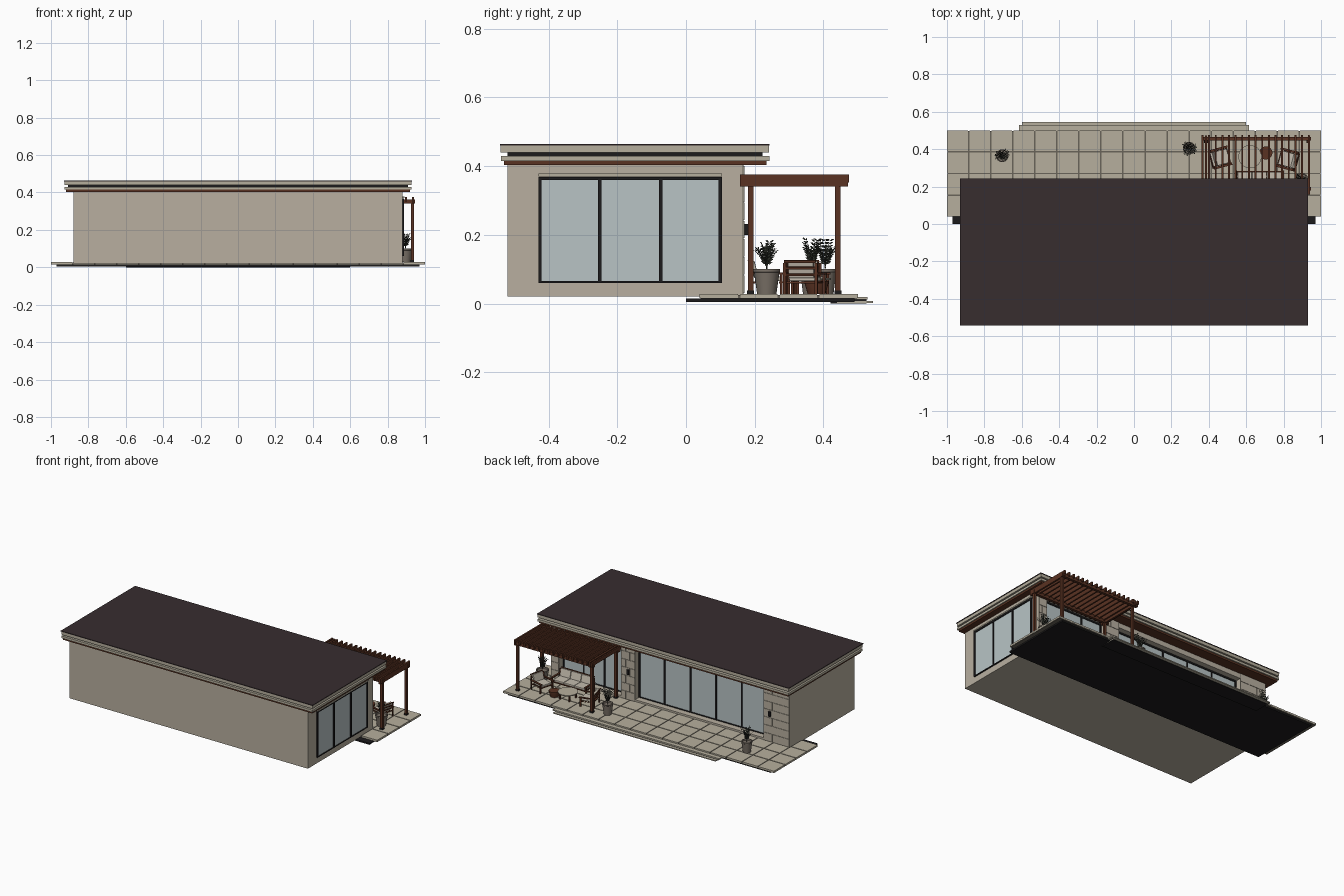
import bpy, bmesh, math, random
from mathutils import Matrix, Vector

random.seed(4)
if "Cube" in bpy.data.objects:
    bpy.data.objects.remove(bpy.data.objects["Cube"])


def material(name, *rgb):
    m = bpy.data.materials.new(name)
    m.use_nodes = True
    m.diffuse_color = (*rgb, 1)
    m.node_tree.nodes["Principled BSDF"].inputs["Base Color"].default_value = (*rgb, 1)
    return m


WALL = material("warm plaster", .48, .43, .35)
ROOF = material("dark roofing", .038, .026, .028)
BLACK = material("black metal", .012, .011, .012)
GLASS = material("pale glass", .48, .55, .56)
WOOD = material("red brown wood", .10, .032, .016)
STONE = material("cream stone", .47, .43, .34)
GROUT = material("joint grey", .14, .125, .10)
POT = material("clay grey", .20, .17, .14)
LEAF = material("dark foliage", .035, .04, .03)
CLOTH = material("linen", .55, .50, .42)


def finish(name, bm, mat, xf=None, smooth=False):
    me = bpy.data.meshes.new(name)
    if xf:
        bm.transform(xf)
    bm.to_mesh(me)
    bm.free()
    me.materials.append(mat)
    ob = bpy.data.objects.new(name, me)
    bpy.context.collection.objects.link(ob)
    if smooth:
        bpy.ops.object.select_all(action='DESELECT')
        ob.select_set(True)
        bpy.context.view_layer.objects.active = ob
        bpy.ops.object.shade_smooth_by_angle()
    return ob


def boxes(name, mat, spans, xf=None):
    """Each span is x0, x1, y0, y1, z0, z1."""
    bm = bmesh.new()
    for x0, x1, y0, y1, z0, z1 in spans:
        m = Matrix.Translation(((x0 + x1) / 2, (y0 + y1) / 2, (z0 + z1) / 2))
        bmesh.ops.create_cube(bm, size=1, matrix=m @ Matrix.Diagonal((x1 - x0, y1 - y0, z1 - z0, 1)))
    return finish(name, bm, mat, xf)


def turned(name, mat, profile, x, y, sides=24):
    """Spin a radius/height profile round a vertical axis."""
    bm = bmesh.new()
    vs = [bm.verts.new((r, 0, z)) for r, z in profile]
    es = [bm.edges.new(p) for p in zip(vs, vs[1:])]
    bmesh.ops.spin(bm, geom=vs + es, axis=(0, 0, 1), cent=(0, 0, 0), angle=math.tau, steps=sides)
    bmesh.ops.remove_doubles(bm, verts=bm.verts, dist=1e-5)
    bmesh.ops.recalc_face_normals(bm, faces=bm.faces)
    return finish(name, bm, mat, Matrix.Translation((x, y, 0)), True)


# House body, with the rear piers standing proud of the recessed glazing
PIERS = [(-.88, -.69), (.26, .36), (.82, .88)]
BACK, FACE = .12, .165
boxes("house_body", WALL, [(-.88, .88, -.52, BACK, .02, .405), (-.88, .88, BACK, FACE, .37, .405),
                           (-.88, .88, BACK, FACE, .02, .04)]
      + [(a, b, BACK, FACE, .02, .405) for a, b in PIERS])

# Staggered stone cladding on the piers
panels, rows = [], 7
for a, b in PIERS:
    for i in range(rows):
        z0 = .03 + i * .053
        split = a + (b - a) * (.35 if i % 2 else .65)
        for p, q in ((a, split), (split, b)):
            panels.append((p + .001, q - .001, FACE, FACE + .006, z0 + .0012, z0 + .0518))
boxes("pier_joints", GROUT, [(a, b, FACE, FACE + .003, .028, .403) for a, b in PIERS])
boxes("pier_cladding", WALL, panels)
boxes("wall_lamps", BLACK, [(x - .008, x + .008, .17, .182, .2, .232) for x in (-.74, .305)])


# Glazing, drawn facing +y and then turned into place
def window(name, u0, u1, z0, z1, count, xf):
    t, step = .005, (u1 - u0) / count
    bars = [(u0, u1, 0, .008, z0, z0 + t), (u0, u1, 0, .008, z1 - 2 * t, z1)]
    for i in range(count + 1):
        u = min(max(u0 + i * step, u0 + t), u1 - t)
        bars.append((u - t, u + t, 0, .008, z0, z1))
    boxes(name + "_frame", BLACK, bars, xf)
    boxes(name + "_glass", GLASS, [(u0, u1, -.002, .003, z0, z1)], xf)


rear = Matrix.Translation((0, BACK, 0))
side = Matrix.Translation((.88, 0, 0)) @ Matrix.Rotation(-math.pi / 2, 4, 'Z')
window("long_rear_window", -.69, .26, .042, .37, 5, rear)
window("short_rear_window", .36, .82, .042, .37, 3, rear)
window("side_window", -.105, .43, .06, .369, 3, side)
boxes("side_window_head", STONE, [(.88, .891, -.43, .105, .37, .378)])

# Layered flat roof
boxes("roof_soffit", WOOD, [(-.92, .92, -.53, .235, .403, .415)])
boxes("roof_fascias", STONE, [(-.927, .927, -.538, .243, .415, .43), (-.927, .927, -.54, .241, .44, .46)])
boxes("roof_shadow_gap", BLACK, [(-.91, .91, -.52, .222, .43, .44)])
boxes("roof_cover", ROOF, [(-.93, .93, -.542, .243, .46, .465)])

# Terrace: dark plinth, joints, paving tiles and two steps
boxes("terrace_plinth", BLACK, [(-.97, .97, 0, .49, .005, .015)])
boxes("terrace_joints", GROUT, [(-.998, .998, .042, .498, .014, .0255)])
dx, dy, g = 2 / 17, .115, .004
boxes("terrace_tiles", STONE, [
    (-1 + i * dx + g * (i > 0), -1 + (i + 1) * dx - g * (i < 16),
     .04 + j * dy + g * (j > 0), .04 + (j + 1) * dy - g * (j < 3), .016, .028)
    for i in range(17) for j in range(4)])
boxes("terrace_steps", STONE, [(-.615, .615, .42, .528, .011, .019), (-.6, .6, .44, .545, .002, .008)])
boxes("step_base", BLACK, [(-.6, .6, .42, .525, 0, .011)])

# Pergola: posts, beams and slats
boxes("pergola_posts", WOOD, [(x - .008, x + .008, y - .008, y + .008, .028, .345)
                              for x in (.385, .932) for y in (.188, .442)])
boxes("pergola_post_feet", BLACK, [(x - .01, x + .01, y - .01, y + .01, .028, .038)
                                   for x in (.385, .932) for y in (.188, .442)])
boxes("pergola_beams", WOOD, [(.36, .945, y - .009, y + .009, .34, .362) for y in (.188, .455)]
      + [(x - .006, x + .006, .157, .472, .34, .375) for x in (.385, .935)])
boxes("pergola_slats", WOOD, [(x - .005, x + .005, .157, .475, .352, .376)
                              for x in (.366 + i * .0355 for i in range(17))])


# Potted plants with arching fronds of paired leaves
def plant(name, x, y, mat, r=.039):
    turned(name + "_pot", mat, [(0, .028), (r * .72, .028), (r * .95, .09), (r, .092), (r, .1),
                                (r * .85, .1), (r * .82, .09), (0, .09)], x, y)
    bm = bmesh.new()

    def quad(a, along, across, half=.5):
        pts = (a, a + along * half + across, a + along, a + along * half - across)
        bm.faces.new([bm.verts.new(p) for p in pts])

    for k in range(11):
        az = k * 2.4
        out = Vector((math.cos(az), math.sin(az), 0))
        flat = Vector((-out.y, out.x, 0))
        reach, tall = random.uniform(.012, .038), random.uniform(.06, .1)
        prev = Vector((0, 0, .088))
        for s in range(1, 9):
            t = s / 8
            p = Vector((0, 0, .088)) + out * reach * t * t + Vector((0, 0, tall * (1.25 * t - .25 * t * t)))
            quad(prev, p - prev, flat * .0012)
            quad(prev, p - prev, out * .0012)
            if s > 2:
                for sign in (-1, 1):
                    leaf = flat * sign * .014 + out * .005 + Vector((0, 0, .006))
                    quad(p, leaf, (p - prev).normalized() * .004)
            prev = p
    finish(name + "_leaves", bm, LEAF, Matrix.Translation((x, y, 0)))


plant("west_plant", -.705, .365, POT, .034)
plant("middle_plant", .295, .405, POT, .034)
plant("east_plant", .895, .235, POT)


# Seats facing local +y: wooden frame, seat cushion and leaning back cushions
def seat(name, w, places, xf):
    xf = Matrix.Translation((0, 0, .028)) @ xf
    h = w / 2
    frame = [(-h, h, -.04, -.034, .03, .036), (-h, h, .036, .042, .03, .036)]
    for s in (-1, 1):
        e = s * h
        frame += [(e - .004, e + .004, y - .004, y + .004, 0, z) for y, z in ((-.044, .09), (.042, .06))]
        frame.append((e - .006, e + .006, -.05, .052, .057, .063))
    frame += [(-h, h, -.04 + i * .016, -.032 + i * .016, .032, .036) for i in range(6)]
    boxes(name + "_frame", WOOD, frame, xf)
    cell = (w - .016) / places
    cells = [(-h + .008 + i * cell + .001, -h + .008 + (i + 1) * cell - .001) for i in range(places)]
    pads = boxes(name + "_cushions", CLOTH, [(a, b, -.03, .044, .037, .05) for a, b in cells], xf)
    lean = xf @ Matrix.Translation((0, -.03, .045)) @ Matrix.Rotation(.25, 4, 'X')
    back = boxes(name + "_back_cushions", CLOTH, [(a, b, -.006, .007, .002, .052) for a, b in cells], lean)
    boxes(name + "_back_rails", WOOD, [(-h, h, -.012, -.007, z, z + .007) for z in (.01, .03, .05)], lean)
    for ob in (pads, back):
        mod = ob.modifiers.new("soft_edges", 'BEVEL')
        mod.width, mod.segments = .003, 2


def placed(x, y, degrees):
    return Matrix.Translation((x, y, 0)) @ Matrix.Rotation(math.radians(degrees), 4, 'Z')


seat("sofa", .25, 3, placed(.67, .235, 0))
seat("west_armchair", .095, 1, placed(.462, .355, -75))
seat("east_armchair", .095, 1, placed(.822, .345, 75))

# Round coffee table and a flared slatted stool
turned("table_top", STONE, [(0, .068), (.06, .068), (.062, .071), (.062, .075), (0, .075)], .62, .36, 32)
boxes("table_legs", WOOD, [(.62 + a * .035 - .004, .62 + a * .035 + .004, .36 + b * .035 - .004,
                            .36 + b * .035 + .004, .028, .068) for a in (-1, 1) for b in (-1, 1)])
turned("stool", WOOD, [(0, .028), (.026, .028), (.035, .06), (.035, .066), (0, .066)], .705, .38)
